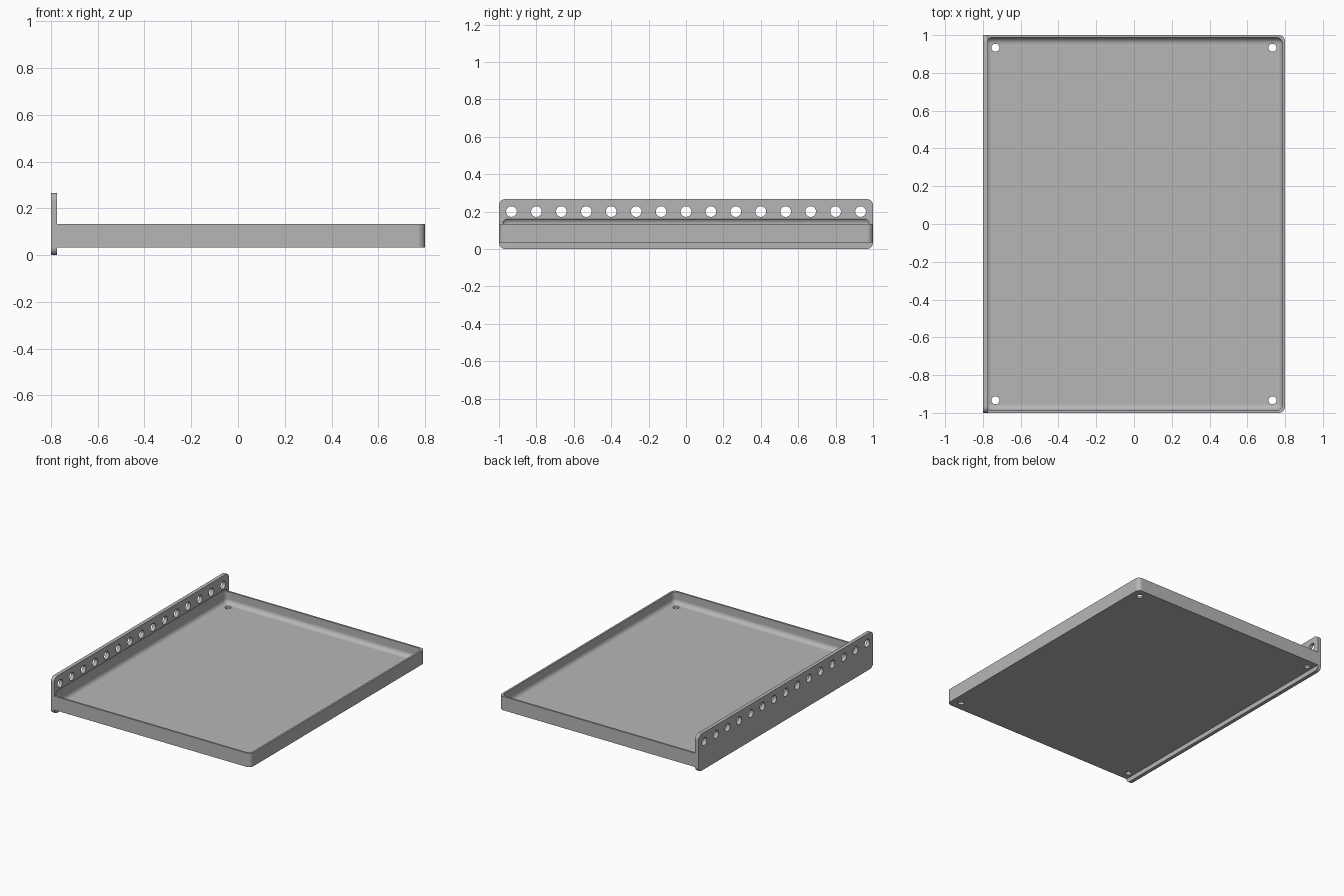
import bpy, bmesh, math
from mathutils import Matrix, Vector

if "Cube" in bpy.data.objects:
    bpy.data.objects.remove(bpy.data.objects["Cube"], do_unlink=True)

R = 0.0333            # shared corner radius
WALL = 0.0133         # tray wall thickness
FLANGE_X = -0.7735    # inner face of the flange

grey = bpy.data.materials.new("metal grey")
grey.use_nodes = True
colour = (0.47, 0.47, 0.47, 1)
grey.diffuse_color = colour
grey.node_tree.nodes["Principled BSDF"].inputs["Base Color"].default_value = colour


def box(name, low, high, rounded=lambda a, b: False, segments=8):
    """Box between two corners, rounding the edges chosen by a rule."""
    low, high = Vector(low), Vector(high)
    bm = bmesh.new()
    bmesh.ops.create_cube(bm, size=1)
    for v in bm.verts:
        v.co = [(l + h) / 2 + c * (h - l) for l, h, c in zip(low, high, v.co)]
    edges = [e for e in bm.edges if rounded(e.verts[0].co, e.verts[1].co)]
    if edges:
        bmesh.ops.bevel(bm, geom=edges, offset=R, segments=segments,
                        profile=0.5, affect='EDGES')
    bmesh.ops.recalc_face_normals(bm, faces=bm.faces[:])
    return to_object(name, bm)


def pins(name, centres, radius, length, turn=Matrix()):
    """Row of round cutters."""
    bm = bmesh.new()
    for c in centres:
        bmesh.ops.create_cone(bm, cap_ends=True, segments=32, radius1=radius,
                              radius2=radius, depth=length,
                              matrix=Matrix.Translation(c) @ turn)
    return to_object(name, bm)


def to_object(name, bm):
    mesh = bpy.data.meshes.new(name)
    bm.to_mesh(mesh)
    bm.free()
    mesh.materials.append(grey)
    obj = bpy.data.objects.new(name, mesh)
    bpy.context.collection.objects.link(obj)
    return obj


def activate(obj):
    bpy.ops.object.select_all(action='DESELECT')
    obj.select_set(True)
    bpy.context.view_layer.objects.active = obj


def cut(obj, cutter):
    activate(obj)
    mod = obj.modifiers.new("cut", 'BOOLEAN')
    mod.operation = 'DIFFERENCE'
    mod.solver = 'EXACT'
    mod.object = cutter
    bpy.ops.object.modifier_apply(modifier=mod.name)


# Tray body, rounded on the upright edges away from the flange
tray = box("tray", (FLANGE_X, -1, R), (0.8, 1, 0.1333),
           lambda a, b: abs(a.z - b.z) > 0.01 and a.x > 0)

# Upright flange, rounded on the edges running through its thickness
flange = box("mounting_flange", (-0.8, -1, 0), (FLANGE_X, 1, 0.2667),
             lambda a, b: abs(a.x - b.x) > 0.01)

# Rounded hollow, which also dips slightly into the flange
hollow = box("hollow_cutter", (-0.8 + WALL, -1 + WALL, 0.049),
             (0.8 - WALL, 1 - WALL, 0.1675), lambda a, b: True)

# Drain holes in the tray corners and a row of holes along the flange
floor_pins = pins("floor_hole_cutter",
                  [(x, y, 0.05) for x in (-0.7333, 0.7333) for y in (-0.9333, 0.9333)],
                  0.021, 0.1)
flange_pins = pins("flange_hole_cutter",
                   [(-0.787, (i - 7) * 0.1333, 0.2) for i in range(15)],
                   0.0285, 0.1, Matrix.Rotation(math.pi / 2, 4, 'Y'))

for part, holes in ((tray, floor_pins), (flange, flange_pins)):
    cut(part, hollow)
    cut(part, holes)
for helper in (hollow, floor_pins, flange_pins):
    bpy.data.objects.remove(helper, do_unlink=True)

# Smooth fillets, crisp rims
for part in (tray, flange):
    activate(part)
    bpy.ops.object.shade_smooth_by_angle(angle=math.radians(30))
    weighted = part.modifiers.new("weighted normals", 'WEIGHTED_NORMAL')
    weighted.keep_sharp = True
